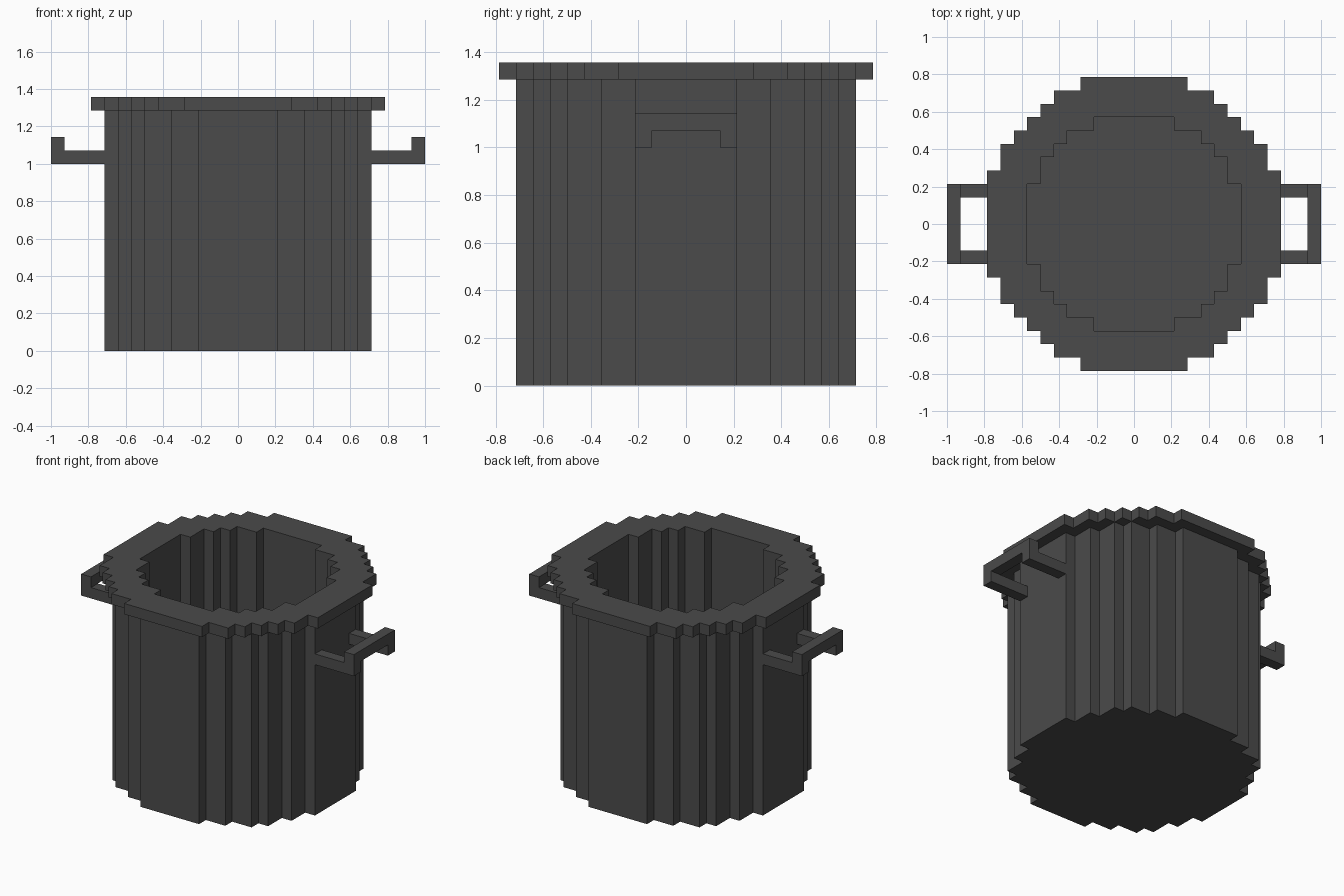
import bpy, bmesh, math
from mathutils import Vector

cube = bpy.data.objects.get("Cube")
if cube:
    bpy.data.objects.remove(cube, do_unlink=True)

U = 2 / 28  # one block

iron = bpy.data.materials.new("dark iron")
iron.use_nodes = True
COLOUR = (0.07, 0.07, 0.07, 1)
iron.diffuse_color = COLOUR
bsdf = next(n for n in iron.node_tree.nodes if n.type == 'BSDF_PRINCIPLED')
bsdf.inputs["Base Color"].default_value = COLOUR
bsdf.inputs["Roughness"].default_value = 0.8


def finish(name, bm):
    """Scale from blocks to units and make a flat-shaded object."""
    bmesh.ops.recalc_face_normals(bm, faces=bm.faces)
    bmesh.ops.scale(bm, vec=(U, U, U), verts=bm.verts)
    mesh = bpy.data.meshes.new(name)
    bm.to_mesh(mesh)
    bm.free()
    mesh.materials.append(iron)
    obj = bpy.data.objects.new(name, mesh)
    bpy.context.collection.objects.link(obj)
    return obj


def outline(corners):
    """Stepped circle: outer corners of one quadrant, turned four times."""
    quarter = [corners[0]]
    for (x1, y1), (x2, y2) in zip(corners, corners[1:]):
        quarter += [(x1, y2), (x2, y2)]
    points = []
    for _ in range(4):
        points += quarter
        quarter = [(y, -x) for x, y in quarter]
    return points


def loop(bm, points, z):
    return [bm.verts.new((x, y, z)) for x, y in points]


def wall(bm, low, high):
    n = len(low)
    for i in range(n):
        j = (i + 1) % n
        bm.faces.new((low[i], low[j], high[j], high[i]))


def ring_cap(bm, a, b):
    """Flat face between two nested outlines."""
    edges = [bm.edges.get((l[i - 1], l[i])) for l in (a, b) for i in range(len(l))]
    bmesh.ops.triangle_fill(bm, edges=edges, use_beauty=True, normal=Vector((0, 0, 1)))


def hollow(name, outer, inner, z0, z1, floor=None):
    """Stepped tube, closed by a floor if a floor height is given."""
    bm = bmesh.new()
    o0, o1 = loop(bm, outer, z0), loop(bm, outer, z1)
    i0 = loop(bm, inner, z0 if floor is None else floor)
    i1 = loop(bm, inner, z1)
    wall(bm, o0, o1)
    wall(bm, i0, i1)
    ring_cap(bm, o1, i1)
    if floor is None:
        ring_cap(bm, o0, i0)
    else:
        bm.faces.new(o0)
        bm.faces.new(i0)
    return finish(name, bm)


def blocks(name, cells, side):
    """Join unit blocks, keeping only the exposed faces."""
    bm = bmesh.new()
    for cell in cells:
        for axis in range(3):
            for d in (0, 1):
                near = list(cell)
                near[axis] += 2 * d - 1
                if tuple(near) in cells:
                    continue
                a, b = (axis + 1) % 3, (axis + 2) % 3
                verts = []
                for s, t in ((0, 0), (1, 0), (1, 1), (0, 1)):
                    p = list(cell)
                    p[axis] += d
                    p[a] += s
                    p[b] += t
                    verts.append(bm.verts.new((p[0] * side, p[1], p[2])))
                bm.faces.new(verts)
    bmesh.ops.remove_doubles(bm, verts=bm.verts, dist=0.01)
    bmesh.ops.recalc_face_normals(bm, faces=bm.faces)
    bmesh.ops.dissolve_limit(bm, angle_limit=math.radians(1),
                             verts=bm.verts, edges=bm.edges)
    return finish(name, bm)


# Pot body and overhanging rim share the same inner opening
body_line = outline([(3, 10), (5, 9), (7, 8), (8, 7), (9, 5), (10, 3)])
rim_line = outline([(4, 11), (6, 10), (7, 9), (8, 8), (9, 7), (10, 6), (11, 4)])
inner_line = outline([(3, 8), (5, 7), (6, 6), (7, 5), (8, 3)])
hollow("pot_body", body_line, inner_line, 0, 18, floor=1)
hollow("pot_rim", rim_line, inner_line, 18, 19)

# Handles: two arms with a raised grip bar across their ends
arms = {(x, y, 14) for x in range(10, 14) for y in (-3, 2)}
grip = {(13, y, 15) for y in range(-3, 3)}
for name, side in (("left_handle", 1), ("right_handle", -1)):
    blocks(name, arms | grip, side)
